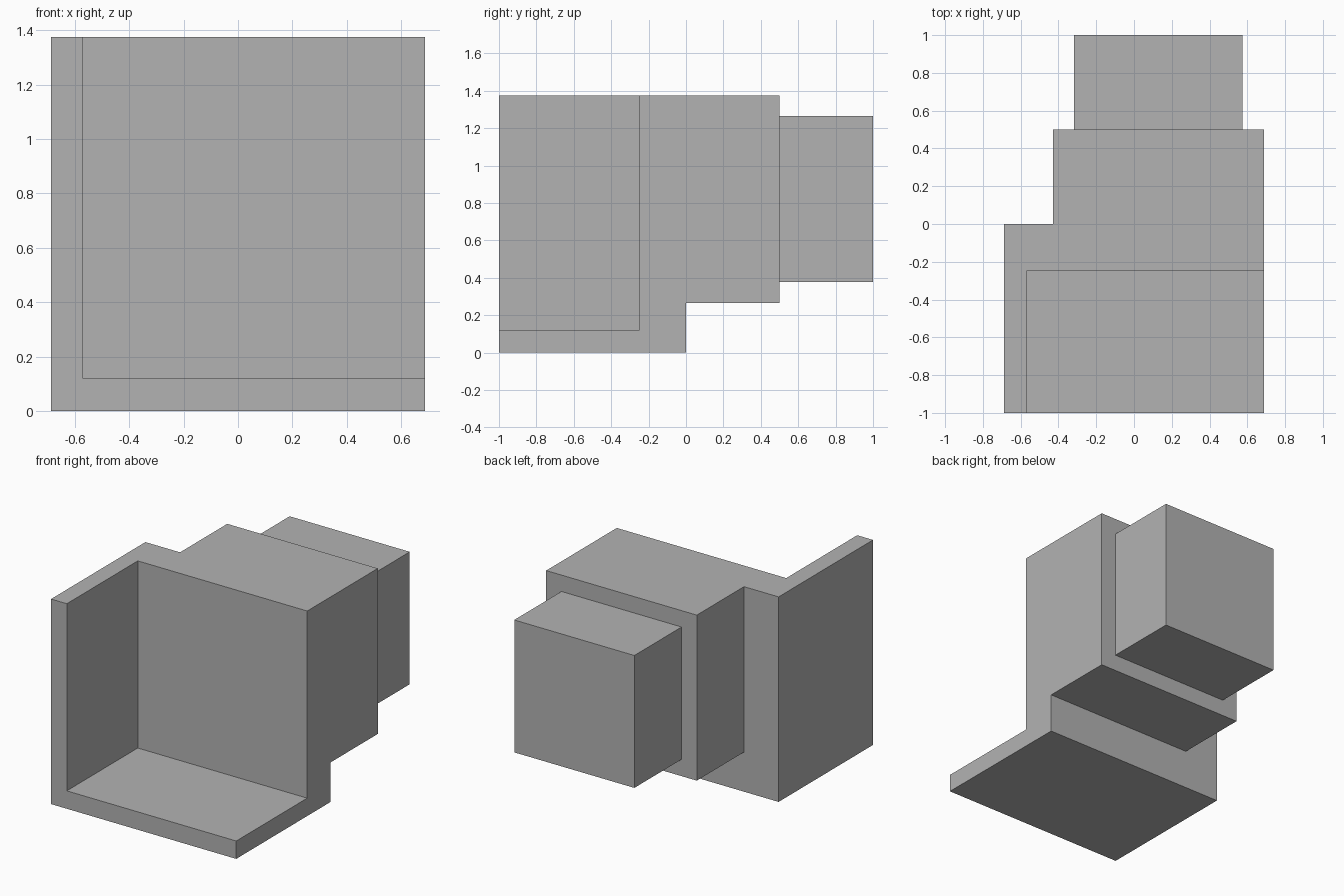
import bpy
from mathutils import Vector

default = bpy.data.objects.get("Cube")
if default:
    bpy.data.objects.remove(default, do_unlink=True)

grey = bpy.data.materials.new("plain_grey")
grey.use_nodes = True
grey.diffuse_color = (0.45, 0.45, 0.45, 1)
grey.node_tree.nodes["Principled BSDF"].inputs["Base Color"].default_value = grey.diffuse_color

HALF, TOP = 0.687, 1.375


def box(name, low, high):
    """Axis-aligned box between two corners."""
    low, high = Vector(low), Vector(high)
    bpy.ops.mesh.primitive_cube_add(size=1, location=(low + high) / 2)
    obj = bpy.context.object
    obj.name = obj.data.name = name
    obj.scale = high - low
    bpy.ops.object.transform_apply(location=True, rotation=False, scale=True)
    obj.data.materials.append(grey)
    return obj


def combine(body, tool, operation):
    """Apply a boolean with the tool, then discard the tool."""
    mod = body.modifiers.new(operation.lower(), "BOOLEAN")
    mod.operation, mod.solver, mod.object = operation, "EXACT", tool
    tool.hide_render = True
    bpy.context.view_layer.objects.active = body
    bpy.ops.object.modifier_apply(modifier=mod.name)
    bpy.data.objects.remove(tool, do_unlink=True)


# Front housing, hollowed to leave a floor, a side wall and a back wall
body = box("stepped_body", (-HALF, -1, 0), (HALF, 0, TOP))
combine(body, box("recess", (-0.57, -1.5, 0.12), (1, -0.248, 2)), "DIFFERENCE")

# Middle block, flush with the top and one side of the housing
combine(body, box("middle_block", (-0.43, -0.1, 0.265), (HALF, 0.5, TOP)), "UNION")

# Smaller rear block, centred on the middle block
combine(body, box("rear_block", (-0.317, 0.4, 0.377), (0.574, 1, 1.265)), "UNION")
